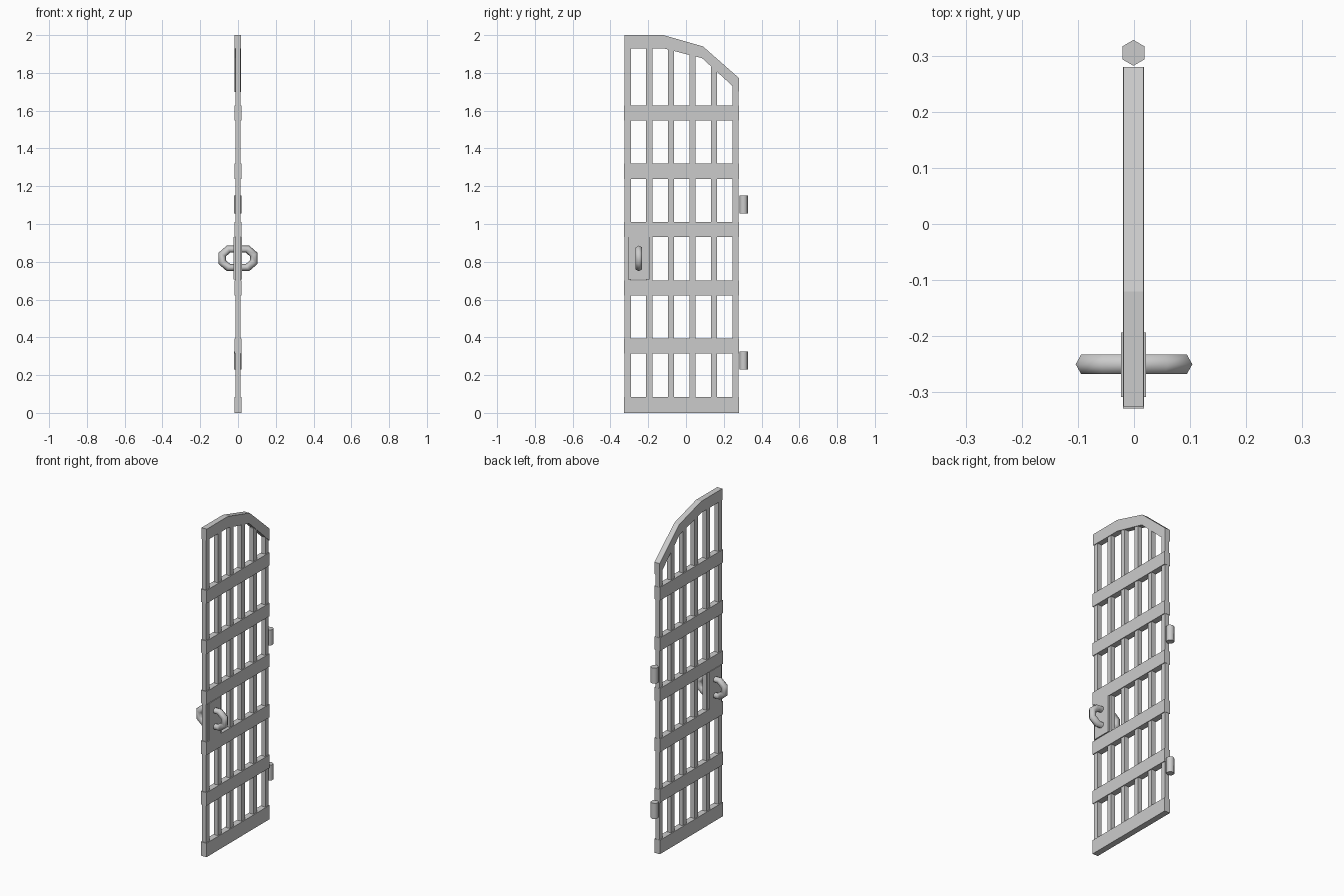
import bpy
import bmesh
from math import cos, sin, pi
from mathutils import Vector

cube = bpy.data.objects.get("Cube")
if cube:
    bpy.data.objects.remove(cube, do_unlink=True)

iron = bpy.data.materials.new("grey_iron")
iron.use_nodes = True
GREY = (0.6, 0.6, 0.6, 1)
iron.diffuse_color = GREY
iron.node_tree.nodes["Principled BSDF"].inputs["Base Color"].default_value = GREY


def finish(bm, name, smooth=False):
    bmesh.ops.recalc_face_normals(bm, faces=bm.faces)
    mesh = bpy.data.meshes.new(name)
    bm.to_mesh(mesh)
    bm.free()
    obj = bpy.data.objects.new(name, mesh)
    bpy.context.collection.objects.link(obj)
    mesh.materials.append(iron)
    if smooth:
        for poly in mesh.polygons:
            poly.use_smooth = len(poly.vertices) == 4
    return obj


def prism(name, outline, start, offset, smooth=False):
    """Extrude a closed outline of 3D points along an offset."""
    bm = bmesh.new()
    face = bm.faces.new([bm.verts.new(Vector(p) + Vector(start)) for p in outline])
    top = bmesh.ops.extrude_face_region(bm, geom=[face], use_keep_orig=True)["geom"]
    bmesh.ops.translate(bm, vec=offset, verts=[v for v in top if isinstance(v, bmesh.types.BMVert)])
    return finish(bm, name, smooth)


def slab(name, profile, half):
    """Flat plate in the yz plane, centred on the gate's thickness."""
    return prism(name, [(0, y, z) for y, z in profile], (-half - 0.001, 0, 0), (2 * half, 0, 0))


def plate(name, y0, y1, z0, z1, half):
    return slab(name, [(y0, z0), (y1, z0), (y1, z1), (y0, z1)], half)


# Arched top band
outer = [(-0.325, 2.0), (-0.12, 2.0), (0.09, 1.94), (0.28, 1.773)]
inner = [(0.28, 1.7), (0.085, 1.878), (-0.12, 1.93), (-0.325, 1.93)]
slab("top_arch", outer + inner, 0.0175)

# Upright bars, cut off inside the arch
for i, top in enumerate((1.94, 1.94, 1.93, 1.9, 1.83, 1.74)):
    y = -0.308 + i * 0.114
    plate(f"upright_bar_{i + 1}", y - 0.0165, y + 0.0165, 0.02, top, 0.0135)

# Cross rails
for i in range(6):
    z = 0.045 + i * 0.3085
    low = 0.0 if i == 0 else z - 0.04
    plate(f"cross_rail_{i + 1}", -0.329, 0.28, low, z + 0.04, 0.0185)

# Lock plate
plate("lock_plate", -0.308, -0.193, 0.705, 0.932, 0.0225)

# Hinge barrels
hexagon = [(0.023 * sin(k * pi / 3), 0.023 * cos(k * pi / 3), 0) for k in range(6)]
for name, z in (("lower_hinge", 0.23), ("upper_hinge", 1.055)):
    prism(name, hexagon, (-0.001, 0.305, z), (0, 0, 0.095), smooth=True)

# Ring handle through the lock plate: a tube swept round a stretched octagon
SIDES = 6
path = [(0.05, 0.867), (0.084, 0.838), (0.084, 0.798), (0.05, 0.769)]
path += [(-x, z) for x, z in reversed(path)]
bm = bmesh.new()
rings = []
for x, z in path:
    out_x = 0.02 if x > 0 else -0.02
    if abs(x) < 0.06:
        out_x *= 0.5
    out_z = 0.018 if z > 0.818 else -0.018
    if abs(x) > 0.06:
        out_z *= 0.5
    ring = []
    for k in range(SIDES):
        a = 2 * pi * k / SIDES
        ring.append(bm.verts.new((x + out_x * cos(a), -0.25 + 0.0205 * sin(a), z + out_z * cos(a))))
    rings.append(ring)
for a, b in zip(rings, rings[1:] + rings[:1]):
    for k in range(SIDES):
        n = (k + 1) % SIDES
        bm.faces.new((a[k], a[n], b[n], b[k]))
finish(bm, "ring_handle", smooth=True)
